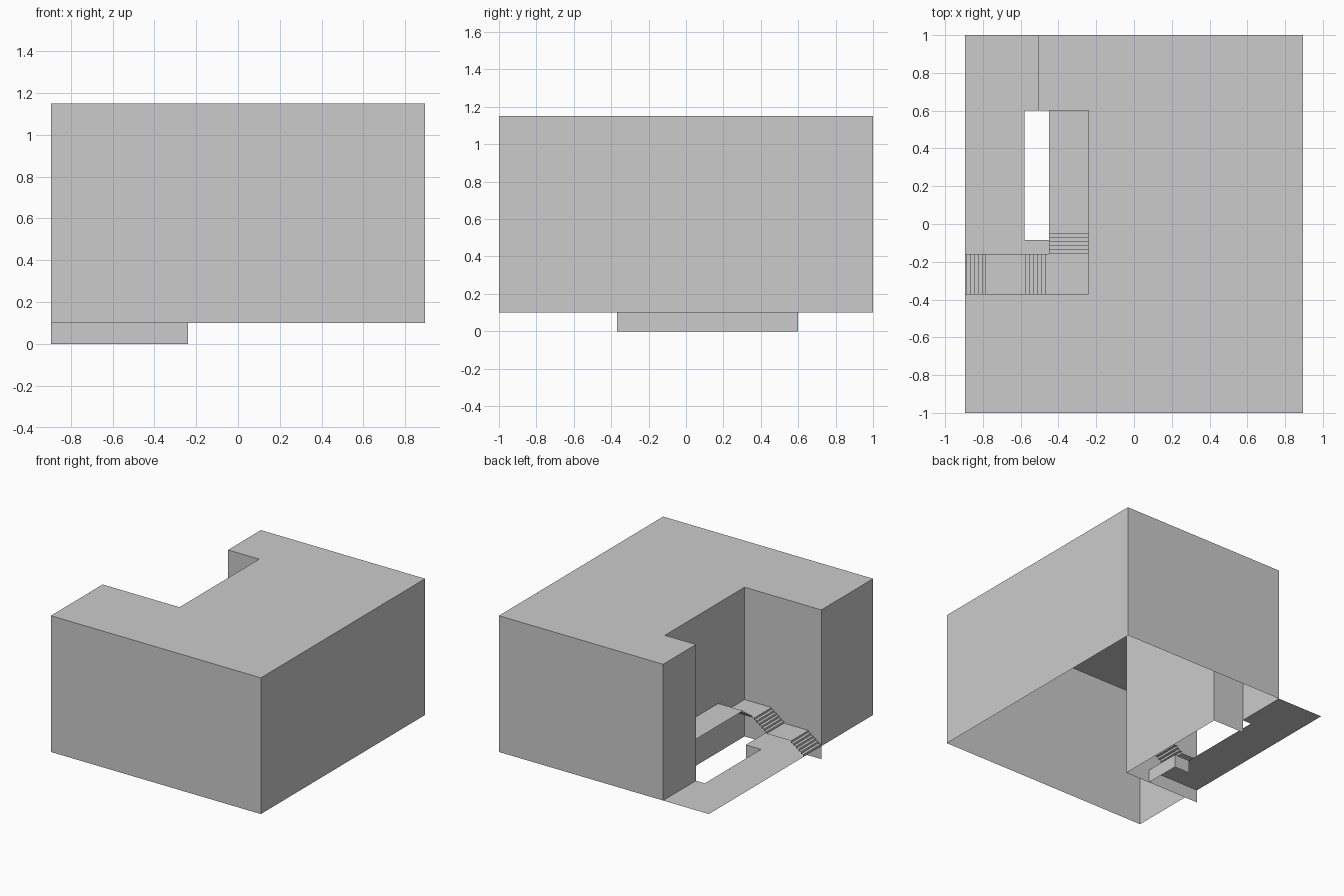
import bpy, bmesh

if "Cube" in bpy.data.objects:
    bpy.data.objects.remove(bpy.data.objects["Cube"])

L, R, F, B = -0.895, 0.895, -1.0, 1.0      # outer footprint
GROUND, ROOF = 0.1, 1.15
NOTCH_X, NOTCH_Y0, NOTCH_Y1, BACK_X = -0.24, -0.37, 0.6, -0.505
STEP_Y, STEP_X = -0.158, -0.45             # open edges of the stairs
RISERS, FLIGHT = 6, 0.092                  # risers and rise per flight


def finish(name, bm, recalc=True):
    bmesh.ops.remove_doubles(bm, verts=bm.verts, dist=1e-5)
    if recalc:
        bmesh.ops.recalc_face_normals(bm, faces=bm.faces)
    me = bpy.data.meshes.new(name)
    bm.to_mesh(me)
    bm.free()
    ob = bpy.data.objects.new(name, me)
    bpy.context.collection.objects.link(ob)
    return ob


def flat(name, outline, z):
    bm = bmesh.new()
    face = bm.faces.new([bm.verts.new((x, y, z)) for x, y in outline])
    face.normal_update()
    if face.normal.z < 0:
        face.normal_flip()
    return finish(name, bm, False)


def sweep(name, path, offset):
    """Sheet made by moving a polyline along an offset."""
    bm = bmesh.new()
    a = [bm.verts.new(p) for p in path]
    b = [bm.verts.new([p[i] + offset[i] for i in range(3)]) for p in path]
    for i in range(len(path) - 1):
        bm.faces.new((a[i], a[i + 1], b[i + 1], b[i]))
    return finish(name, bm, False)


def flight(start, end, z):
    """(distance, height) points of one flight, starting and ending on a riser."""
    tread = (end - start) / (RISERS - 1)
    pts = []
    for i in range(RISERS):
        d = start + i * tread
        pts += [(d, z + i * FLIGHT / RISERS), (d, z + (i + 1) * FLIGHT / RISERS)]
    return pts


# Building: notched block, open underneath
plan = [(L, F), (R, F), (R, B), (BACK_X, B), (BACK_X, NOTCH_Y1),
        (NOTCH_X, NOTCH_Y1), (NOTCH_X, NOTCH_Y0), (L, NOTCH_Y0)]
bm = bmesh.new()
roof = bm.faces.new([bm.verts.new((x, y, ROOF)) for x, y in plan])
walls = bmesh.ops.extrude_edge_only(bm, edges=list(roof.edges))
for v in [g for g in walls["geom"] if isinstance(g, bmesh.types.BMVert)]:
    v.co.z = GROUND
finish("building_shell", bm)

# Ground level path around the light well
flat("entrance_path", [(L, NOTCH_Y0), (STEP_X, NOTCH_Y0), (STEP_X, -0.085),
                       (-0.58, -0.085), (-0.58, NOTCH_Y1), (BACK_X, NOTCH_Y1),
                       (BACK_X, B), (L, B)], GROUND)

# Foundation walls below ground level
sweep("outer_foundation", [(BACK_X, NOTCH_Y1, 0), (NOTCH_X, NOTCH_Y1, 0),
                           (NOTCH_X, NOTCH_Y0, 0), (L, NOTCH_Y0, 0)], (0, 0, GROUND))
sweep("inner_foundation", [(STEP_X, NOTCH_Y0, 0), (STEP_X, -0.085, 0),
                           (-0.58, -0.085, 0)], (0, 0, GROUND))

# Two lower flights with landings, rising towards +x
lower = flight(-0.89, -0.785, GROUND) + flight(-0.577, -0.47, GROUND + FLIGHT)
lower.append((NOTCH_X, GROUND + 2 * FLIGHT))
sweep("lower_stairs", [(d, STEP_Y, h) for d, h in lower],
      (0, NOTCH_Y0 - STEP_Y, 0))

# Upper flight and gallery, rising towards +y
upper = flight(STEP_Y, -0.05, GROUND + 2 * FLIGHT)
upper.append((NOTCH_Y1, GROUND + 3 * FLIGHT))
sweep("upper_stairs_and_gallery", [(NOTCH_X, d, h) for d, h in upper],
      (STEP_X - NOTCH_X, 0, 0))
